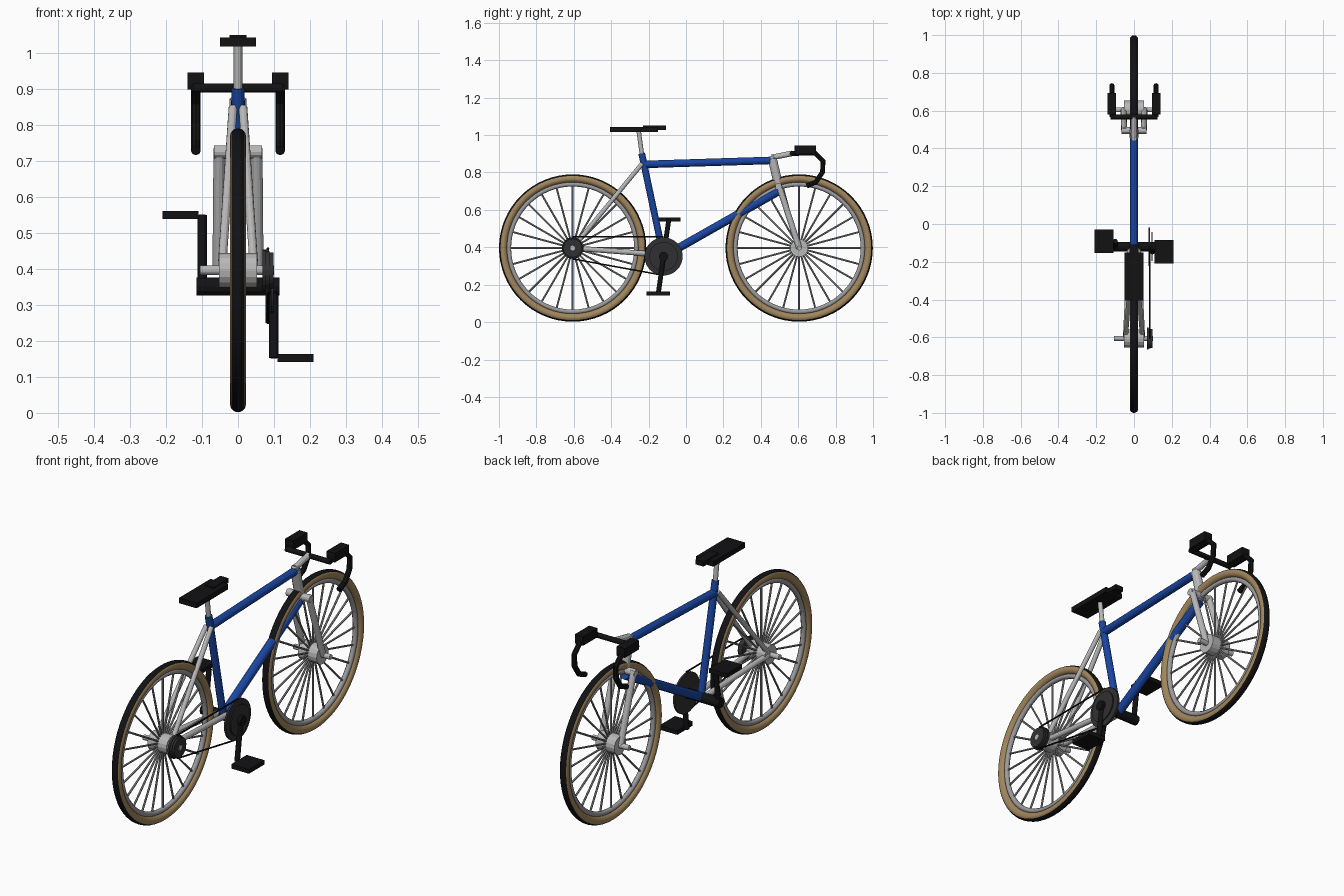
import bpy, bmesh, math
from mathutils import Vector, Matrix

if "Cube" in bpy.data.objects:
    bpy.data.objects.remove(bpy.data.objects["Cube"])


def make_mat(name, rgb):
    m = bpy.data.materials.new(name)
    m.diffuse_color = (*rgb, 1)
    m.use_nodes = True
    m.node_tree.nodes["Principled BSDF"].inputs["Base Color"].default_value = m.diffuse_color
    return m


BLACK = make_mat("black", (0.006, 0.006, 0.007))
BLUE = make_mat("blue", (0.01, 0.06, 0.36))
TAN = make_mat("tan", (0.36, 0.24, 0.11))
DARK = make_mat("dark_metal", (0.03, 0.03, 0.032))
STEEL = make_mat("spoke_steel", (0.3, 0.3, 0.31))
RIM = make_mat("rim_grey", (0.33, 0.33, 0.34))
SILVER = make_mat("silver", (0.48, 0.48, 0.48))


def finish(name, bm, *mats):
    me = bpy.data.meshes.new(name)
    bmesh.ops.recalc_face_normals(bm, faces=bm.faces[:])
    bm.to_mesh(me)
    bm.free()
    for m in mats:
        me.materials.append(m)
    ob = bpy.data.objects.new(name, me)
    bpy.context.collection.objects.link(ob)
    return ob


def add_tube(bm, a, b, r, sides=12):
    a, b = Vector(a), Vector(b)
    d = b - a
    mat = Matrix.Translation((a + b) / 2) @ d.to_track_quat('Z', 'Y').to_matrix().to_4x4()
    bmesh.ops.create_cone(bm, cap_ends=True, segments=sides, radius1=r, radius2=r,
                          depth=d.length, matrix=mat)


def tube(name, a, b, r, mat, sides=12):
    bm = bmesh.new()
    add_tube(bm, a, b, r, sides)
    return finish(name, bm, mat)


def box(name, lo, hi, mat):
    bm = bmesh.new()
    lo, hi = Vector(lo), Vector(hi)
    bmesh.ops.create_cube(bm, size=1, matrix=Matrix.Translation((lo + hi) / 2)
                          @ Matrix.Diagonal((*(hi - lo), 1)))
    return finish(name, bm, mat)


def ring(name, center, major, minor, mats, tread=0, segs=64, sides=24):
    # torus around the x axis; faces within the tread angle get the second material
    bm = bmesh.new()
    c = Vector(center)
    rows = []
    for i in range(segs):
        t = 2 * math.pi * i / segs
        row = []
        for j in range(sides):
            p = 2 * math.pi * (j + 0.5) / sides
            rad = major + minor * math.cos(p)
            row.append(bm.verts.new(c + Vector((minor * math.sin(p), rad * math.cos(t), rad * math.sin(t)))))
        rows.append(row)
    for i in range(segs):
        for j in range(sides):
            n, k = (i + 1) % segs, (j + 1) % sides
            f = bm.faces.new((rows[i][j], rows[n][j], rows[n][k], rows[i][k]))
            f.smooth = True
            if tread and math.cos(2 * math.pi * (j + 1) / sides) > math.cos(tread):
                f.material_index = 1
    return finish(name, bm, *mats)


AXLE_Z = 0.396
REAR, FRONT = -0.606, 0.605
BB = (0, -0.12, 0.351)

# wheels
for label, y in (("rear", REAR), ("front", FRONT)):
    c = (0, y, AXLE_Z)
    ring(label + "_tire", c, 0.372, 0.022, (TAN, BLACK), math.radians(47))
    ring(label + "_rim", c, 0.341, 0.013, (RIM,), sides=8)
    tube(label + "_hub", (-0.053, y, AXLE_Z), (0.053, y, AXLE_Z), 0.048, SILVER, 16)
    tube(label + "_axle", (-0.105, y, AXLE_Z), (0.1, y, AXLE_Z), 0.013, SILVER)
    bm = bmesh.new()
    for i in range(24):
        t = 2 * math.pi * i / 24
        u = Vector((0, math.cos(t), math.sin(t)))
        add_tube(bm, Vector(c) + u * 0.03, Vector(c) + u * 0.338, 0.005, 6)
    finish(label + "_spokes", bm, STEEL)

# main frame
tube("seat_tube", BB, (0, -0.237, 0.902), 0.018, BLUE)
tube("top_tube", (0, -0.222, 0.843), (0, 0.475, 0.865), 0.02, BLUE)
tube("down_tube", BB, (0, 0.492, 0.698), 0.022, BLUE)
tube("head_tube", (0, 0.462, 0.872), (0, 0.494, 0.735), 0.024, SILVER)

# rear stays and fork legs
for side, s in (("left", -1), ("right", 1)):
    tube(side + "_seat_stay", (s * 0.045, REAR, AXLE_Z), (s * 0.014, -0.234, 0.848), 0.012, SILVER)
    tube(side + "_chain_stay", (s * 0.045, REAR, AXLE_Z), (s * 0.022, -0.13, 0.36), 0.014, SILVER)
    tube(side + "_fork_leg", (s * 0.052, 0.495, 0.735), (s * 0.055, FRONT, AXLE_Z), 0.016, SILVER)
tube("fork_crown", (-0.066, 0.495, 0.725), (0.066, 0.495, 0.725), 0.018, SILVER)

# seat
tube("seat_post", (0, -0.235, 0.89), (0, -0.254, 1.03), 0.012, SILVER)
box("seat", (-0.05, -0.405, 1.017), (0.05, -0.15, 1.043), BLACK)
box("seat_nose", (-0.023, -0.23, 1.026), (0.023, -0.108, 1.05), BLACK)

# stem and handlebar
tube("steerer", (0, 0.464, 0.86), (0, 0.458, 0.888), 0.018, SILVER)
tube("stem", (0, 0.458, 0.88), (0, 0.567, 0.902), 0.015, SILVER)
tube("handlebar", (-0.125, 0.567, 0.902), (0.125, 0.567, 0.902), 0.013, BLACK)
DROP = [(0.567, 0.902), (0.69, 0.904), (0.733, 0.862), (0.73, 0.802), (0.695, 0.749), (0.645, 0.728)]
for side, s in (("left", -1), ("right", 1)):
    cu = bpy.data.curves.new(side + "_drop", 'CURVE')
    cu.dimensions = '3D'
    cu.bevel_depth, cu.bevel_resolution, cu.use_fill_caps = 0.0135, 2, True
    sp = cu.splines.new('POLY')
    sp.points.add(len(DROP) - 1)
    for p, (y, z) in zip(sp.points, DROP):
        p.co = (s * 0.117, y, z, 1)
    sp.use_smooth = False
    cu.materials.append(BLACK)
    ob = bpy.data.objects.new(side + "_drop_bar", cu)
    bpy.context.collection.objects.link(ob)
    bpy.context.view_layer.objects.active = ob
    ob.select_set(True)
    bpy.ops.object.convert(target='MESH')
    ob.select_set(False)
    box(side + "_brake_hood", (s * 0.117 - 0.023, 0.58, 0.898), (s * 0.117 + 0.023, 0.694, 0.945), BLACK)

# crankset
tube("bottom_bracket", (-0.115, *BB[1:]), (0.115, *BB[1:]), 0.025, BLACK)
tube("chainring_large", (0.076, *BB[1:]), (0.086, *BB[1:]), 0.102, DARK, 32)
tube("chainring_small", (0.092, *BB[1:]), (0.098, *BB[1:]), 0.077, DARK, 32)
for side, s in (("left", -1), ("right", 1)):
    y, z = BB[1] - s * 0.028, BB[2] - s * 0.198
    tube(side + "_crank", (s * 0.099, *BB[1:]), (s * 0.099, y, z), 0.013, BLACK)
    box(side + "_pedal", (s * 0.159 - 0.05, y - 0.062, z - 0.011), (s * 0.159 + 0.05, y + 0.062, z + 0.011), BLACK)

# cassette and chain
for i, r in enumerate((0.058, 0.054, 0.05)):
    tube("cassette_cog_%d" % (i + 1), (0.068 + i * 0.01, REAR, AXLE_Z), (0.078 + i * 0.01, REAR, AXLE_Z),
         r, DARK, 24)
tube("chain_upper", (0.083, REAR, 0.456), (0.083, BB[1], 0.456), 0.004, BLACK, 8)
tube("chain_lower", (0.083, REAR, 0.338), (0.083, BB[1], 0.25), 0.004, BLACK, 8)
